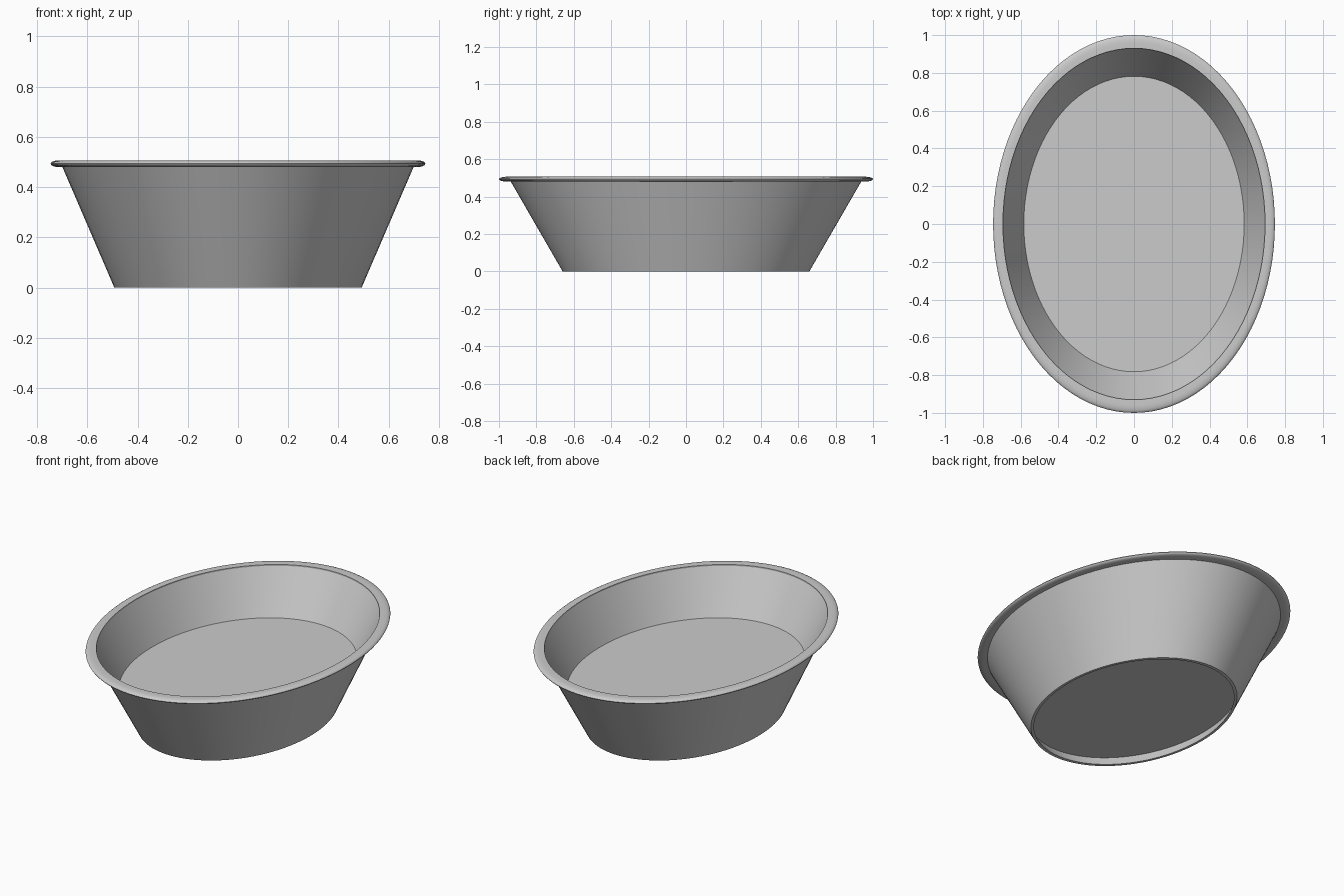
import bpy, bmesh, math

cube = bpy.data.objects.get("Cube")
if cube:
    bpy.data.objects.remove(cube)

SEGMENTS = 96
RATIO = 0.746  # width of the oval over its length

grey = bpy.data.materials.new("plain grey")
grey.use_nodes = True
colour = (0.6, 0.6, 0.6, 1)
grey.diffuse_color = colour
grey.node_tree.nodes["Principled BSDF"].inputs["Base Color"].default_value = colour


def oval_lathe(name, profile):
    """Sweep a closed (half length, height) profile around an oval."""
    bm = bmesh.new()
    rings = []
    for r, z in profile:
        if r == 0:
            rings.append([bm.verts.new((0, 0, z))] * SEGMENTS)
            continue
        angles = [2 * math.pi * i / SEGMENTS for i in range(SEGMENTS)]
        rings.append([bm.verts.new((r * RATIO * math.cos(a), r * math.sin(a), z)) for a in angles])
    for low, high in zip(rings, rings[1:] + rings[:1]):
        for i in range(SEGMENTS):
            j = (i + 1) % SEGMENTS
            corners = list(dict.fromkeys((low[i], low[j], high[j], high[i])))
            if len(corners) > 2:
                bm.faces.new(corners)
    bmesh.ops.recalc_face_normals(bm, faces=bm.faces)
    mesh = bpy.data.meshes.new(name)
    bm.to_mesh(mesh)
    bm.free()
    mesh.materials.append(grey)
    obj = bpy.data.objects.new(name, mesh)
    bpy.context.collection.objects.link(obj)
    bpy.ops.object.select_all(action="DESELECT")
    obj.select_set(True)
    bpy.context.view_layer.objects.active = obj
    bpy.ops.object.shade_smooth_by_angle(angle=math.radians(35))


# Flared wall with a raised floor inside and a shallow recess underneath
oval_lathe("basin", [
    (0, 0.06), (0.675, 0.06), (0.64, 0), (0.66, 0),
    (0.94, 0.485), (0.93, 0.497), (0.782, 0.245), (0, 0.245),
])

# Rounded lip around the top: a flattened half-round bead
lip = [(0.93, 0.48), (0.93, 0.505)]
for step in range(9):
    a = math.pi / 2 - math.pi * step / 8
    lip.append((0.96 + 0.04 * math.cos(a), 0.493 + 0.013 * math.sin(a)))
oval_lathe("rolled_lip", lip)
